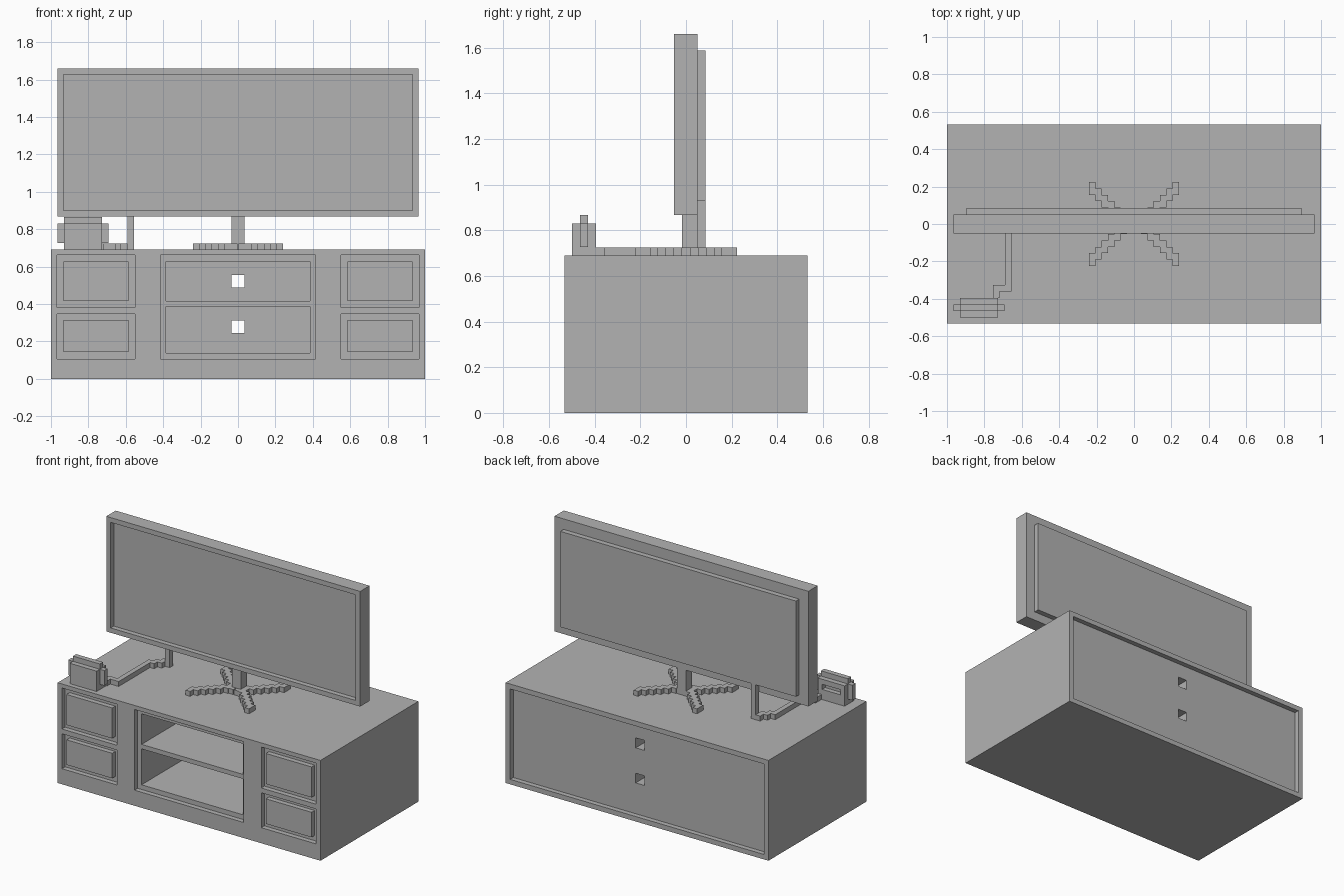
import bpy

cube = bpy.data.objects.get("Cube")
if cube:
    bpy.data.objects.remove(cube, do_unlink=True)

grey = bpy.data.materials.new("plain grey")
grey.use_nodes = True
COLOUR = (0.45, 0.45, 0.45, 1)
grey.diffuse_color = COLOUR
grey.node_tree.nodes["Principled BSDF"].inputs["Base Color"].default_value = COLOUR

CORNER_FACES = [(0, 1, 3, 2), (4, 6, 7, 5), (0, 4, 5, 1), (2, 3, 7, 6), (0, 2, 6, 4), (1, 5, 7, 3)]


def boxes(name, *extents):
    """One object made of boxes, each given as x, y and z ranges."""
    verts, faces = [], []
    for xs, ys, zs in extents:
        base = len(verts)
        verts += [(x, y, z) for x in sorted(xs) for y in sorted(ys) for z in sorted(zs)]
        faces += [tuple(base + i for i in f) for f in CORNER_FACES]
    mesh = bpy.data.meshes.new(name)
    mesh.from_pydata(verts, [], faces)
    mesh.materials.append(grey)
    ob = bpy.data.objects.new(name, mesh)
    bpy.context.collection.objects.link(ob)
    return ob


def cut(target, *extent):
    """Subtract a box from the target."""
    cutter = boxes("cutter", extent)
    cutter.hide_render = True
    mod = target.modifiers.new("cut", "BOOLEAN")
    mod.operation, mod.solver, mod.object = "DIFFERENCE", "EXACT", cutter
    bpy.context.view_layer.objects.active = target
    bpy.ops.object.modifier_apply(modifier=mod.name)
    bpy.data.objects.remove(cutter, do_unlink=True)


U = 0.034            # width of thin parts
FRONT, BACK, TOP = -0.532, 0.532, 0.69
OUT = (FRONT - 0.1, FRONT + U)

# Cabinet with a recessed back, two open bays and cable holes
cabinet = boxes("cabinet", ((-1, 1), (FRONT, BACK), (0, TOP)))
cut(cabinet, (-0.965, 0.965), (BACK - U, BACK + 0.1), (U, TOP - U))
cut(cabinet, (-0.415, 0.415), OUT, (0.107, 0.662))
for bay, hole in (((0.417, 0.627), (0.487, 0.556)), ((0.139, 0.386), (0.246, 0.312))):
    cut(cabinet, (-0.385, 0.385), (FRONT - 0.1, 0.36), bay)
    cut(cabinet, (-U, U), (0.3, BACK + 0.1), hole)

# Drawers: a panel in each recess, flush with the front
for side, label in ((1, "left"), (-1, "right")):
    for row, recess, panel in (("upper", (0.38, 0.662), (0.417, 0.627)),
                               ("lower", (0.107, 0.347), (0.143, 0.315))):
        cut(cabinet, (side * 0.55, side * 0.967), OUT, recess)
        boxes(f"{label}_{row}_drawer", ((side * 0.585, side * 0.932), (FRONT, FRONT + U), panel))

# Television: framed screen and rear housing
screen = boxes("screen", ((-0.966, 0.966), (-0.052, 0.05), (0.868, 1.66)))
cut(screen, (-0.932, 0.932), (-0.2, -0.052 + U), (0.901, 1.627))
boxes("screen_rear_housing", ((-0.896, 0.896), (0.05, 0.086), (0.93, 1.588)))
boxes("stand_neck", ((-U, U), (-0.018, 0.05), (TOP, 0.868)))

# Four stepped diagonal stand legs
FLOOR = (TOP, TOP + U)
for sx, xname in ((1, "left"), (-1, "right")):
    for sy, yname in ((1, "rear"), (-1, "front")):
        steps = []
        for i in range(7):
            x, y = 0.241 - U * i, 0.224 - U * i
            steps.append(((sx * x, sx * (x - U)), (sy * y, sy * (y - 2 * U)), FLOOR))
        boxes(f"{yname}_{xname}_stand_leg", *steps)

# Cable from the rear housing down and across to the small box
boxes("cable",
      ((-0.59, -0.555), (0.05, 0.086), (TOP, 0.93)),
      ((-0.625, -0.59), (0.016, 0.086), FLOOR),
      ((-0.656, -0.625), (-0.018, 0.05), FLOOR),
      ((-0.69, -0.656), (-0.36, 0.016), FLOOR),
      ((-0.755, -0.69), (-0.36, -0.325), FLOOR),
      ((-0.755, -0.72), (-0.395, -0.36), FLOOR))

# Small box with a rear slot, side wings and a raised centre ridge
body = boxes("media_box", ((-0.93, -0.726), (-0.5, -0.395), (TOP, 0.83)))
cut(body, (-0.898, -0.76), (-0.428, -0.3), (0.76, 0.795))
RIDGE = (-0.465, -0.43)
boxes("media_box_ridge", ((-0.93, -0.726), RIDGE, (0.83, 0.866)))
boxes("media_box_wings",
      ((-0.966, -0.93), RIDGE, (0.726, 0.83)),
      ((-0.726, -0.692), RIDGE, (0.726, 0.83)))
